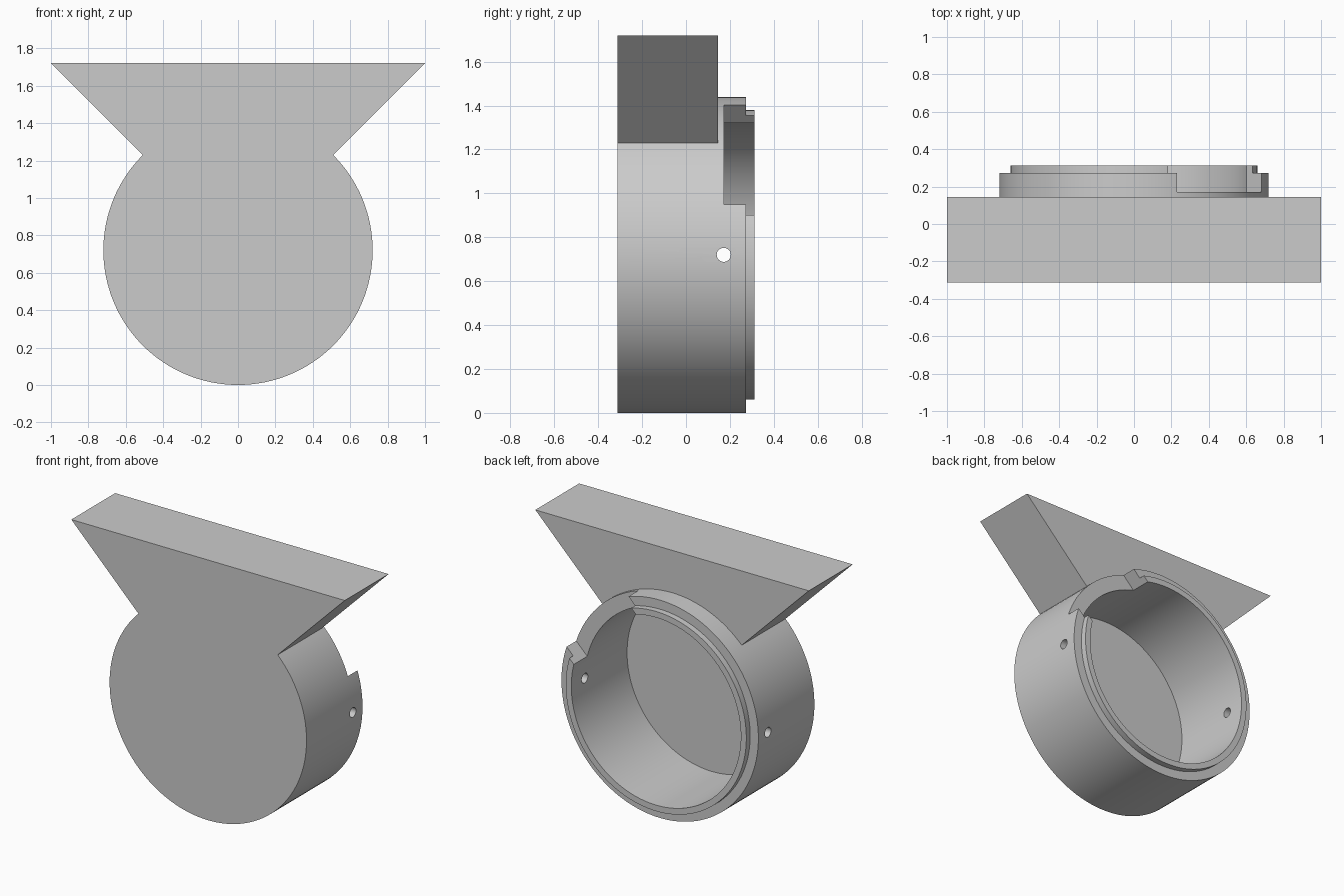
import bpy
import bmesh
from math import radians
from mathutils import Matrix, Vector

old = bpy.data.objects.get("Cube")
if old:
    bpy.data.objects.remove(old, do_unlink=True)

# Overall dimensions
RADIUS, LIP_RADIUS, BORE_RADIUS = 0.72, 0.66, 0.62
FRONT, BLOCK_BACK, RIM, LIP = -0.3125, 0.145, 0.2725, 0.3125
FLOOR, NOTCH_FLOOR, TOP = -0.27, 0.172, 1.72
CENTRE = Vector((0, 0, RADIUS))

grey = bpy.data.materials.new("plain_grey")
grey.use_nodes = True
colour = (0.6, 0.6, 0.6, 1)
grey.diffuse_color = colour
grey.node_tree.nodes["Principled BSDF"].inputs["Base Color"].default_value = colour


def finish(bm, name):
    bmesh.ops.recalc_face_normals(bm, faces=bm.faces)
    mesh = bpy.data.meshes.new(name)
    bm.to_mesh(mesh)
    bm.free()
    mesh.materials.append(grey)
    obj = bpy.data.objects.new(name, mesh)
    bpy.context.collection.objects.link(obj)
    return obj


def cylinder(name, radius, start, end, axis="Y", centre=CENTRE, sides=128):
    """Solid cylinder running from start to end along the given axis."""
    bm = bmesh.new()
    turn = Matrix.Rotation(radians(90), 4, "X" if axis == "Y" else "Y")
    middle = Vector((0, 0, 0))
    middle["XYZ".index(axis)] = (start + end) / 2
    bmesh.ops.create_cone(bm, cap_ends=True, segments=sides, radius1=radius,
                          radius2=radius, depth=end - start,
                          matrix=Matrix.Translation(centre + middle) @ turn)
    return finish(bm, name)


def prism(name, outline, start, end):
    """Extrude an (x, z) outline along y."""
    bm = bmesh.new()
    face = bm.faces.new([bm.verts.new((x, start, z)) for x, z in outline])
    sweep = bmesh.ops.extrude_face_region(bm, geom=[face])
    moved = [v for v in sweep["geom"] if isinstance(v, bmesh.types.BMVert)]
    bmesh.ops.translate(bm, verts=moved, vec=(0, end - start, 0))
    return finish(bm, name)


def combine(target, tool, operation):
    """Apply a boolean and discard the tool object."""
    tool.hide_render = True
    mod = target.modifiers.new(operation.lower(), "BOOLEAN")
    mod.operation, mod.solver, mod.object = operation, "EXACT", tool
    bpy.context.view_layer.objects.active = target
    bpy.ops.object.modifier_apply(modifier=mod.name)
    bpy.data.objects.remove(tool, do_unlink=True)


# Round housing with a raised lip at the back
housing = cylinder("round_housing", RADIUS, FRONT, RIM)
combine(housing, cylinder("lip", LIP_RADIUS, 0, LIP), "UNION")

# Flared mounting block, its sloping sides aimed at the housing axis
block = prism("mounting_block", [(0, RADIUS), (1, TOP), (-1, TOP)], FRONT, BLOCK_BACK)
combine(housing, block, "UNION")

# Bore, open at the back
combine(housing, cylinder("bore", BORE_RADIUS, FLOOR, 0.6), "DIFFERENCE")

# Straight-sided notch through the upper left of the rim
along, across = Vector((1, 1)).normalized(), Vector((-1, 1)).normalized() * 0.32
hub = Vector((0, RADIUS))
corners = [hub - across, hub + along - across, hub + along + across, hub + across]
combine(housing, prism("notch", corners, NOTCH_FLOOR, 0.6), "DIFFERENCE")

# Pin holes through both side walls
pin_centre = CENTRE + Vector((0, NOTCH_FLOOR, 0))
combine(housing, cylinder("pin_hole", 0.032, -1, 1, "X", pin_centre, 32), "DIFFERENCE")

# Smooth the round walls, keep the edges crisp
bpy.ops.object.select_all(action="DESELECT")
housing.select_set(True)
bpy.context.view_layer.objects.active = housing
bpy.ops.object.shade_smooth_by_angle(angle=radians(30))
